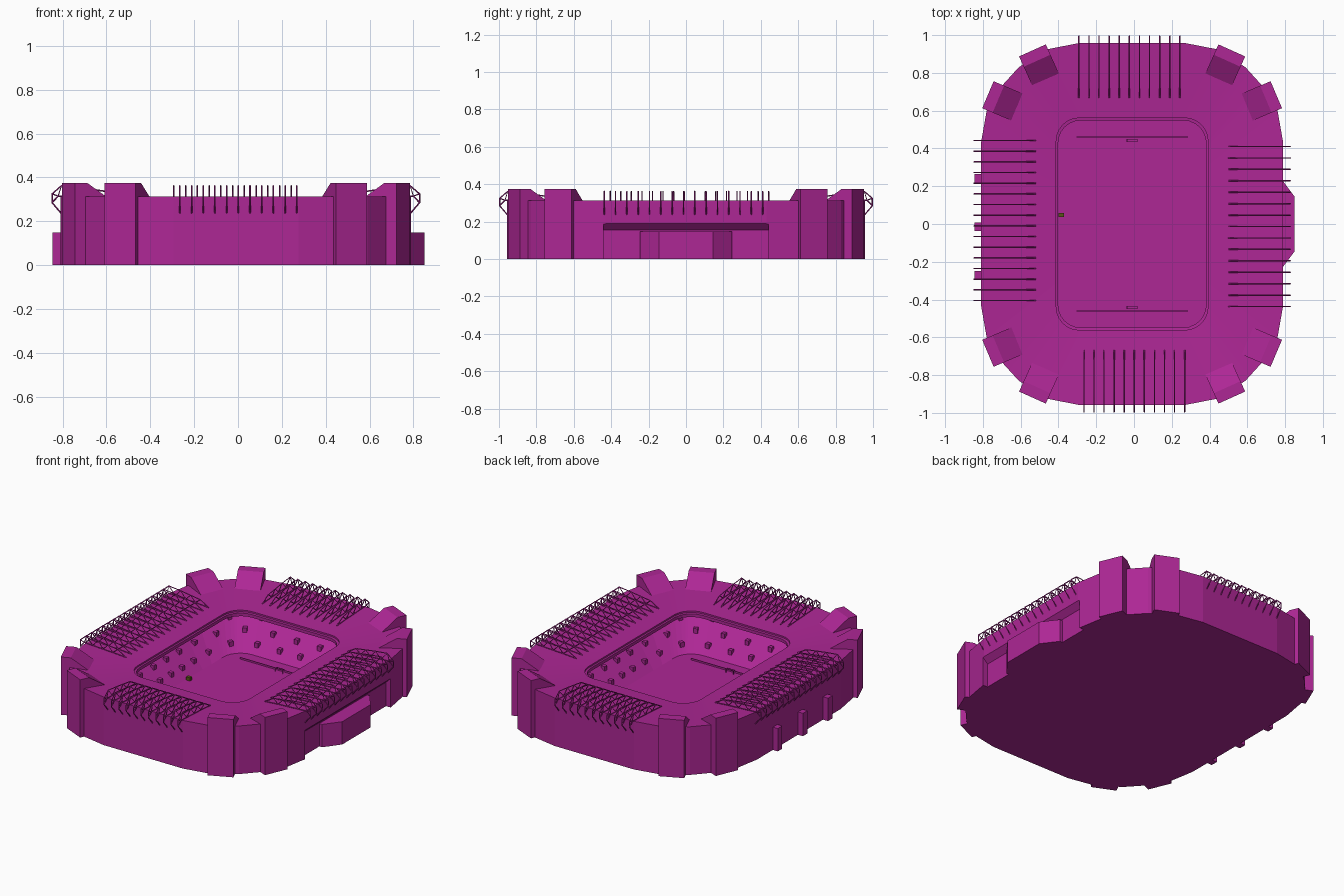
import bpy, bmesh, math
from mathutils import Vector, Matrix

if "Cube" in bpy.data.objects:
    bpy.data.objects.remove(bpy.data.objects["Cube"])

CX = -0.01  # the bowl sits slightly left of the bounding-box centre


def material(name, color):
    m = bpy.data.materials.new(name)
    m.diffuse_color = color
    m.use_nodes = True
    m.node_tree.nodes["Principled BSDF"].inputs["Base Color"].default_value = m.diffuse_color
    return m


PURPLE = material("purple", (0.42, 0.02, 0.30, 1))
OLIVE = material("olive", (0.10, 0.09, 0.01, 1))


def finish(name, bm, mat=PURPLE):
    bmesh.ops.recalc_face_normals(bm, faces=bm.faces)
    me = bpy.data.meshes.new(name)
    bm.to_mesh(me)
    bm.free()
    ob = bpy.data.objects.new(name, me)
    bpy.context.collection.objects.link(ob)
    me.materials.append(mat)
    return ob


def prism(bm, pts, offset):
    """Extrude a closed polygon by an offset vector."""
    f = bm.faces.new([bm.verts.new(p) for p in pts])
    ext = bmesh.ops.extrude_face_region(bm, geom=[f], use_keep_orig=True)
    bmesh.ops.translate(bm, vec=offset,
                        verts=[v for v in ext["geom"] if isinstance(v, bmesh.types.BMVert)])


def add_box(bm, center, size, angle=0.0):
    m = Matrix.Translation(center) @ Matrix.Rotation(angle, 4, 'Z') @ Matrix.Diagonal((*size, 1))
    bmesh.ops.create_cube(bm, size=1, matrix=m)


# Plan outlines: faceted outer wall and rounded roof opening
quarter = [(0.80, 0.43), (0.77, 0.60), (0.70, 0.72), (0.60, 0.83), (0.45, 0.925), (0.285, 0.957)]


def four_quadrants(q):
    top = q + [(-x, y) for x, y in reversed(q)]
    return [Vector(p) for p in top + [(-x, -y) for x, y in top]]


outer = four_quadrants(quarter)
R = 0.12
opening = four_quadrants([(0.392 - R + R * math.cos(a), 0.548 - R + R * math.sin(a))
                          for a in [i * math.pi / 12 for i in range(7)]])


def ray(poly, ang):
    """Point where a ray from the centre meets a convex outline."""
    d = Vector((math.cos(ang), math.sin(ang)))
    for a, b in zip(poly, poly[1:] + poly[:1]):
        e = b - a
        det = d.cross(e)
        if abs(det) < 1e-9:
            continue
        t, u = a.cross(e) / det, a.cross(d) / det
        if t > 0 and -1e-6 <= u <= 1 + 1e-6:
            return d * t
    return d


angles = sorted({round(math.atan2(p.y, p.x), 5) for p in outer + opening})

# Stadium shell: wall, roof, rim, underside, seating slope and pitch in one loft
PITCH_Z, STAND_Z, BACK = 0.015, 0.235, 0.90
rings = [(outer, 1, 0), (outer, 1, 0.312), (opening, 1.025, 0.287), (opening, 1.025, 0.277),
         (opening, 1, 0.275), (opening, 1, 0.255), (outer, BACK, 0.275),
         (outer, BACK, STAND_Z), (opening, 1, PITCH_Z)]
bm = bmesh.new()
loops = []
for poly, s, z in rings:
    loops.append([bm.verts.new((*(ray(poly, a) * s + Vector((CX, 0))), z)) for a in angles])
for l0, l1 in zip(loops, loops[1:]):
    for i in range(len(angles)):
        j = (i + 1) % len(angles)
        bm.faces.new((l0[i], l0[j], l1[j], l1[i]))
bm.faces.new(loops[0])
bm.faces.new(loops[-1])
shell = finish("stadium_shell", bm)

# Recess with sloping soffit in the lower right wall
bm = bmesh.new()
prism(bm, [(x, -0.44, z) for x, z in
           [(0.755, -0.02), (0.90, -0.02), (0.90, 0.19), (0.791, 0.19), (0.755, 0.155)]], (0, 0.88, 0))
cutter = finish("recess_cutter", bm)
cutter.hide_render = True
cutter.hide_viewport = True
mod = shell.modifiers.new("recess", 'BOOLEAN')
mod.operation = 'DIFFERENCE'
mod.object = cutter
bpy.context.view_layer.objects.active = shell
bpy.ops.object.modifier_apply(modifier=mod.name)
bpy.data.objects.remove(cutter)

# Corner towers: wedge tops falling towards the roof
bm = bmesh.new()
tower_profile = [(0.16, 0), (0.16, 0.375), (0.10, 0.375), (-0.01, 0.302), (-0.01, 0)]
for sx in (1, -1):
    for sy in (1, -1):
        for (bx, by), (dx, dy) in [((0.462, 0.773), (0.41, 0.91)), ((0.616, 0.622), (0.92, 0.39))]:
            d = Vector((dx * sx, dy * sy, 0)).normalized()
            side = Vector((-d.y, d.x, 0)) * 0.0775
            base = Vector((bx * sx + CX, by * sy, 0))
            prism(bm, [base + d * u - side + Vector((0, 0, z)) for u, z in tower_profile], side * 2)
finish("corner_towers", bm)

# Main entrance block on the right, small stair blocks on the left
bm = bmesh.new()
prism(bm, [(0.74, -0.245, 0), (0.775, -0.245, 0), (0.85, -0.145, 0), (0.85, 0.145, 0),
           (0.775, 0.245, 0), (0.74, 0.245, 0)], (0, 0, 0.148))
finish("entrance_block", bm)
bm = bmesh.new()
for y in (0.243, -0.015, -0.272):
    add_box(bm, (-0.82, y, 0.074), (0.05, 0.046, 0.148))
finish("stair_blocks", bm)

# Roof trusses: chord outline plus zigzag web, as thin bars
top = [(0, 0.298), (0.06, 0.333), (0.13, 0.343), (0.20, 0.353), (0.285, 0.362)]
low = [(0, 0.298), (0.095, 0.305), (0.165, 0.308), (0.24, 0.312), (0.30, 0.315)]
tip = [(0.285, 0.362), (0.328, 0.325), (0.328, 0.285), (0.287, 0.237)]
web = [p for pair in zip(top[1:], low[1:]) for p in pair] + [tip[1]]
strut = [low[-1], tip[2]]


def trusses(name, start, direction, positions):
    cu = bpy.data.curves.new(name, 'CURVE')
    cu.dimensions = '3D'
    cu.bevel_depth = 0.0035
    cu.bevel_resolution = 0
    cu.use_fill_caps = True
    along_x = direction[0] == 0
    for p in positions:
        for line in (top + tip[1:], low, web, strut):
            sp = cu.splines.new('POLY')
            sp.points.add(len(line) - 1)
            for pt, (u, z) in zip(sp.points, line):
                r = start + u
                xy = (p, direction[1] * r) if along_x else (direction[0] * r, p)
                pt.co = (*xy, z, 1)
    ob = bpy.data.objects.new(name, cu)
    bpy.context.collection.objects.link(ob)
    cu.materials.append(PURPLE)


def spread(a, b, n):
    return [a + (b - a) * i / (n - 1) for i in range(n)]


trusses("right_trusses", 0.50, (1, 0), spread(-0.437, 0.41, 15))
trusses("left_trusses", 0.52, (-1, 0), spread(-0.405, 0.442, 16))
trusses("front_trusses", 0.668, (0, -1), spread(-0.265, 0.268, 11))
trusses("back_trusses", 0.668, (0, 1), spread(-0.292, 0.243, 11))

# Stand entrances: three rows of small boxes on the seating slope
bm = bmesh.new()
for row, t in enumerate((0.18, 0.42, 0.66)):
    for i in range(26):
        a = 2 * math.pi * (i + 0.5 * (row % 2) + 0.25) / 26
        p = ray(opening, a).lerp(ray(outer, a) * BACK, t)
        e = ray(opening, a + 0.02) - ray(opening, a - 0.02)
        z = PITCH_Z + (STAND_Z - PITCH_Z) * t
        add_box(bm, (p.x + CX, p.y, z + 0.006), (0.026, 0.026, 0.03), math.atan2(e.y, e.x))
finish("stand_entrances", bm)

# Goals, low boards behind them and the touchline shelter
bm = bmesh.new()
for s in (1, -1):
    y = 0.435 * s
    for dx in (-0.027, 0.027):
        add_box(bm, (CX + dx, y, PITCH_Z + 0.011), (0.003, 0.003, 0.022))
        add_box(bm, (CX + dx, y + 0.007 * s, PITCH_Z + 0.022), (0.003, 0.015, 0.003))
    for dy in (0, 0.014):
        add_box(bm, (CX, y + dy * s, PITCH_Z + 0.022), (0.057, 0.003, 0.003))
finish("goals", bm)
bm = bmesh.new()
for s in (1, -1):
    add_box(bm, (CX, 0.46 * s, PITCH_Z + 0.005), (0.59, 0.004, 0.012))
finish("pitch_boards", bm)
bm = bmesh.new()
add_box(bm, (-0.385, 0.048, PITCH_Z + 0.01), (0.028, 0.022, 0.022))
finish("touchline_shelter", bm, OLIVE)
